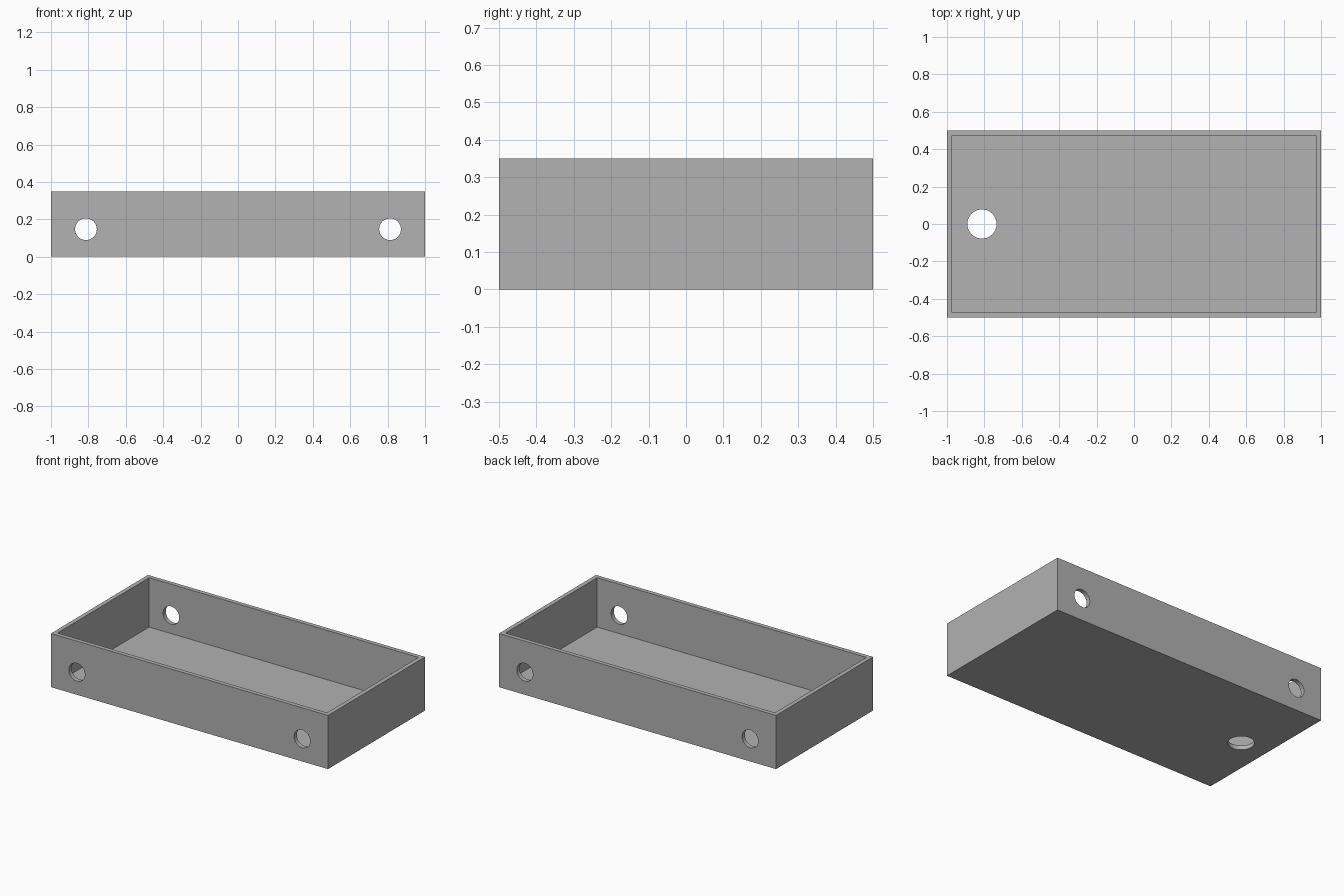
import bpy
from math import pi

cube = bpy.data.objects.get("Cube")
if cube:
    bpy.data.objects.remove(cube, do_unlink=True)

LENGTH, DEPTH, HEIGHT, WALL = 2.0, 1.0, 0.35, 0.028

grey = bpy.data.materials.new("plain grey")
grey.use_nodes = True
grey.diffuse_color = (0.445, 0.445, 0.445, 1)
grey.node_tree.nodes["Principled BSDF"].inputs["Base Color"].default_value = grey.diffuse_color


def block(name, size, z_bottom):
    bpy.ops.mesh.primitive_cube_add(size=1, location=(0, 0, z_bottom + size[2] / 2))
    obj = bpy.context.object
    obj.name = name
    obj.scale = size
    bpy.ops.object.transform_apply(location=True, rotation=False, scale=True)
    return obj


def drill(name, radius, depth, location, rotation=(0, 0, 0)):
    bpy.ops.mesh.primitive_cylinder_add(vertices=64, radius=radius, depth=depth,
                                        location=location, rotation=rotation)
    bpy.context.object.name = name
    return bpy.context.object


# Solid body of the tray
tray = block("tray", (LENGTH, DEPTH, HEIGHT), 0)
tray.data.materials.append(grey)

# Open cavity, one bore through both long walls at each end, and a floor hole
cutters = [block("cavity_cutter", (LENGTH - 2 * WALL, DEPTH - 2 * WALL, HEIGHT), WALL)]
for side, x in (("right", -0.813), ("left", 0.813)):
    cutters.append(drill(side + "_wall_hole_cutter", 0.058, DEPTH * 1.2,
                         (x, 0, 0.147), (pi / 2, 0, 0)))
cutters.append(drill("floor_hole_cutter", 0.078, WALL * 4, (-0.813, 0, WALL / 2)))

bpy.ops.object.select_all(action="DESELECT")
tray.select_set(True)
bpy.context.view_layer.objects.active = tray
for cutter in cutters:
    cutter.hide_render = True
    cut = tray.modifiers.new(cutter.name, "BOOLEAN")
    cut.operation = "DIFFERENCE"
    cut.solver = "EXACT"
    cut.object = cutter
    bpy.ops.object.modifier_apply(modifier=cut.name)
    bpy.data.objects.remove(cutter, do_unlink=True)

# Round bores, crisp box edges
bpy.ops.object.shade_smooth_by_angle(angle=pi / 6)
